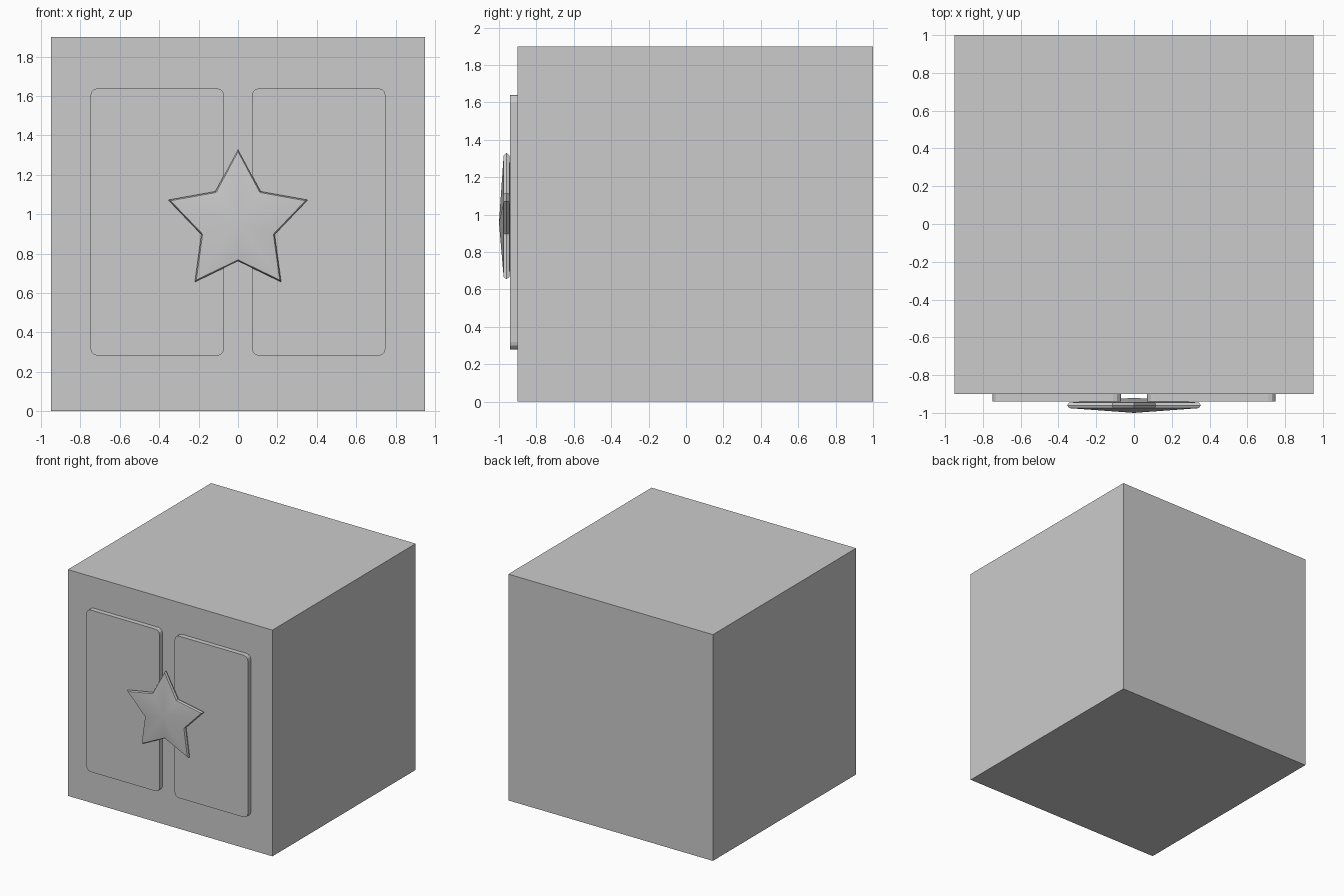
import bpy, bmesh
from math import sin, cos, pi, radians

if "Cube" in bpy.data.objects:
    bpy.data.objects.remove(bpy.data.objects["Cube"])


def box(name, x0, x1, y0, y1, z0, z1, corner=0.0):
    """Box, optionally with its four front-to-back edges rounded."""
    bm = bmesh.new()
    bmesh.ops.create_cube(bm, size=1)
    for v in bm.verts:
        v.co = ((x0 + x1) / 2 + v.co.x * (x1 - x0),
                (y0 + y1) / 2 + v.co.y * (y1 - y0),
                (z0 + z1) / 2 + v.co.z * (z1 - z0))
    if corner:
        edges = [e for e in bm.edges
                 if abs(e.verts[0].co.y - e.verts[1].co.y) > 1e-4]
        bmesh.ops.bevel(bm, geom=edges, offset=corner, segments=3,
                        profile=0.5, affect='EDGES')
    return finish(name, bm)


def finish(name, bm, smooth=None):
    bmesh.ops.recalc_face_normals(bm, faces=bm.faces)
    me = bpy.data.meshes.new(name)
    bm.to_mesh(me)
    bm.free()
    ob = bpy.data.objects.new(name, me)
    bpy.context.collection.objects.link(ob)
    if smooth:
        bpy.ops.object.select_all(action='DESELECT')
        ob.select_set(True)
        bpy.context.view_layer.objects.active = ob
        bpy.ops.object.shade_smooth_by_angle(angle=radians(smooth))
    return ob


# Main block
box("block_body", -0.95, 0.95, -0.9, 1.0, 0, 1.9)

# Two raised front panels
for side, x0, x1 in (("left", -0.75, -0.07), ("right", 0.07, 0.75)):
    box(side + "_panel", x0, x1, -0.94, -0.9, 0.28, 1.64, corner=0.04)

# Faceted star: three stacked outlines closed by a front and a back peak
OUTER, INNER, CZ = 0.373, 0.196, 0.957
bm = bmesh.new()
rings = []
for y, s in ((-0.945, 0.965), (-0.96, 1.0), (-0.975, 0.965)):
    ring = []
    for i in range(10):
        r = s * (INNER if i % 2 else OUTER)
        a = i * pi / 5
        ring.append(bm.verts.new((r * sin(a), y, CZ + r * cos(a))))
    rings.append(ring)
for a, b in zip(rings, rings[1:]):
    for i in range(10):
        j = (i + 1) % 10
        bm.faces.new((a[i], a[j], b[j], b[i]))
for ring, y in ((rings[0], -0.92), (rings[-1], -1.0)):
    peak = bm.verts.new((0, y, CZ))
    for i in range(10):
        bm.faces.new((ring[i], ring[(i + 1) % 10], peak))
finish("star_ornament", bm, smooth=40)
